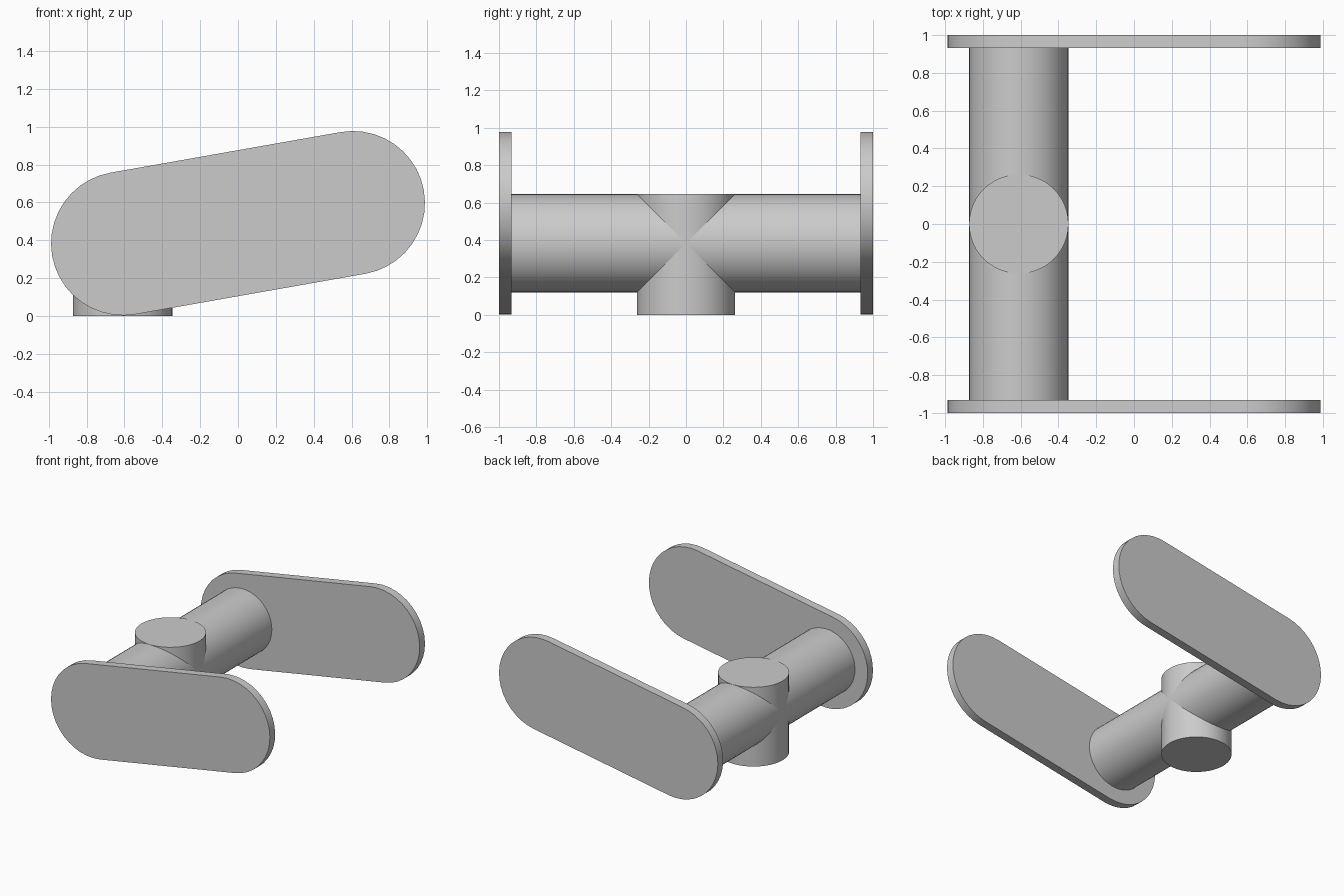
import bpy, bmesh, math
from mathutils import Matrix, Vector

cube = bpy.data.objects.get("Cube")
if cube:
    bpy.data.objects.remove(cube, do_unlink=True)

grey = bpy.data.materials.new("light grey")
grey.use_nodes = True
colour = (0.6, 0.6, 0.6, 1)
grey.diffuse_color = colour
grey.node_tree.nodes["Principled BSDF"].inputs["Base Color"].default_value = colour

PIVOT = Vector((-0.61, 0, 0.383))
TILT = math.radians(10)
TUBE_R, PLATE_R = 0.263, 0.38
PLATE_IN, PLATE_OUT = 0.932, 1.0


def finish(name, bm):
    bmesh.ops.recalc_face_normals(bm, faces=bm.faces)
    mesh = bpy.data.meshes.new(name)
    bm.to_mesh(mesh)
    bm.free()
    mesh.materials.append(grey)
    obj = bpy.data.objects.new(name, mesh)
    bpy.context.collection.objects.link(obj)
    bpy.ops.object.select_all(action='DESELECT')
    obj.select_set(True)
    bpy.context.view_layer.objects.active = obj
    bpy.ops.object.shade_smooth_by_angle(angle=math.radians(30))
    return obj


def cylinder(name, radius, length, matrix):
    bm = bmesh.new()
    bmesh.ops.create_cone(bm, cap_ends=True, segments=48, radius1=radius,
                          radius2=radius, depth=length, matrix=matrix)
    return finish(name, bm)


def side_plate(name, y0, y1):
    # Tilted capsule outline, extruded through the plate thickness
    far = Vector((0.608, 0, PIVOT.z + 1.216 * math.tan(TILT)))
    near = Vector((-0.608, 0, PIVOT.z))
    bm = bmesh.new()
    verts = []
    steps = 20
    for centre, start in ((far, -math.pi / 2), (near, math.pi / 2)):
        for i in range(steps + 1):
            a = start + TILT + math.pi * i / steps
            verts.append(bm.verts.new((centre.x + PLATE_R * math.cos(a), y0,
                                       centre.z + PLATE_R * math.sin(a))))
    face = bm.faces.new(verts)
    new = bmesh.ops.extrude_face_region(bm, geom=[face])["geom"]
    bmesh.ops.translate(bm, vec=(0, y1 - y0, 0),
                        verts=[v for v in new if isinstance(v, bmesh.types.BMVert)])
    return finish(name, bm)


# Side plates
side_plate("front_plate", -PLATE_OUT, -PLATE_IN)
side_plate("back_plate", PLATE_IN, PLATE_OUT)

# Cross tube between the plates
cylinder("cross_tube", TUBE_R, 2 * PLATE_IN,
         Matrix.Translation(PIVOT) @ Matrix.Rotation(math.pi / 2, 4, 'X'))

# Upright post through the tube, flush with its top
post_top = PIVOT.z + TUBE_R + 0.001
cylinder("upright_post", TUBE_R, post_top,
         Matrix.Translation((PIVOT.x, 0, post_top / 2)))
